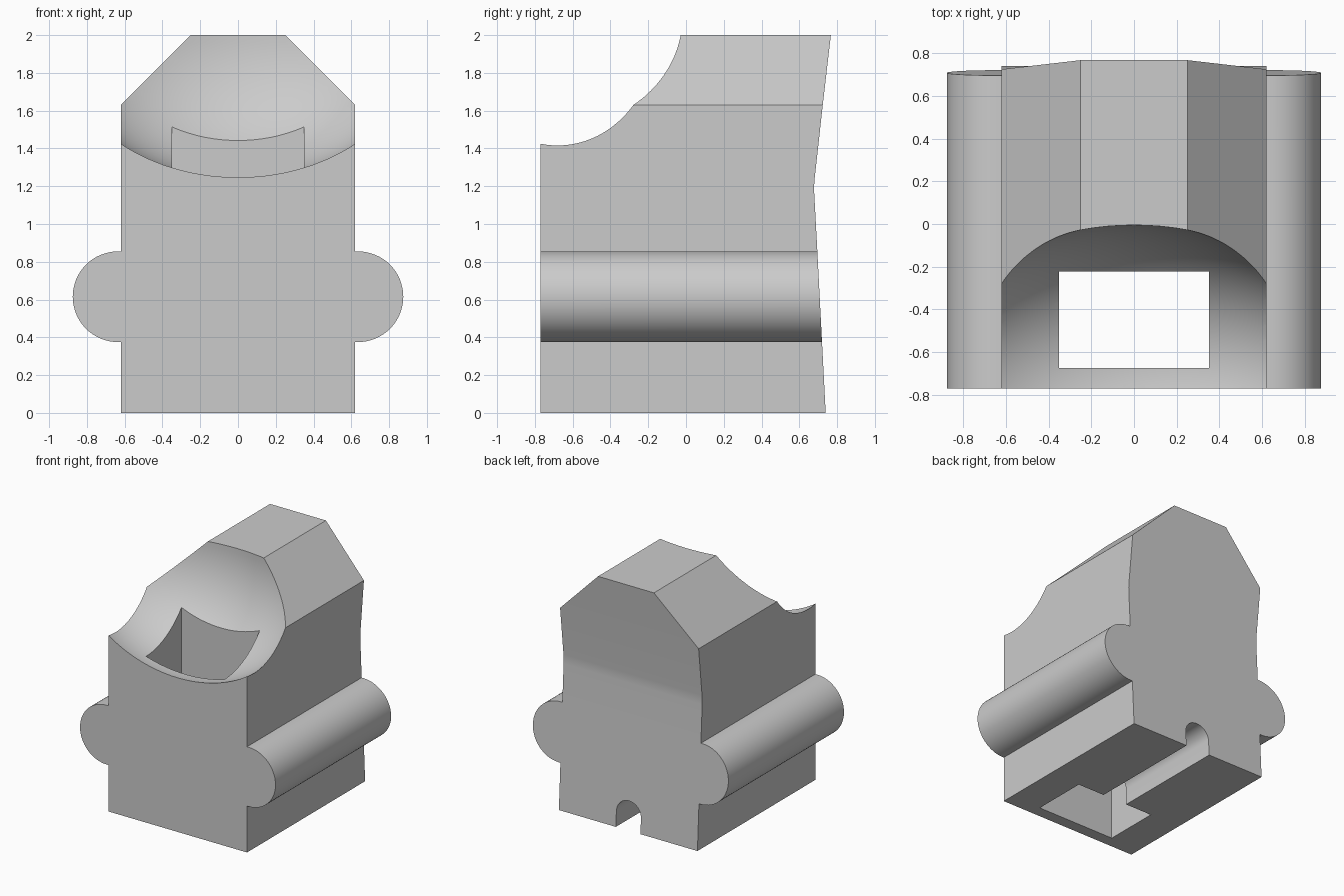
import bpy, bmesh, math
from mathutils import Matrix

if "Cube" in bpy.data.objects:
    bpy.data.objects.remove(bpy.data.objects["Cube"])

grey = bpy.data.materials.new("plain_grey")
grey.use_nodes = True
grey.diffuse_color = (0.6, 0.6, 0.6, 1)
grey.node_tree.nodes["Principled BSDF"].inputs["Base Color"].default_value = (0.6, 0.6, 0.6, 1)


def finish(name, bm):
    bmesh.ops.recalc_face_normals(bm, faces=bm.faces)
    mesh = bpy.data.meshes.new(name)
    bm.to_mesh(mesh)
    bm.free()
    mesh.materials.append(grey)
    obj = bpy.data.objects.new(name, mesh)
    bpy.context.collection.objects.link(obj)
    return obj


def prism(name, outline, place, start, end):
    """Extrude a 2D outline; place(u, v, depth) maps it into space."""
    bm = bmesh.new()
    a = [bm.verts.new(place(u, v, start)) for u, v in outline]
    b = [bm.verts.new(place(u, v, end)) for u, v in outline]
    bm.faces.new(a)
    bm.faces.new(b)
    for i in range(len(a)):
        j = (i + 1) % len(a)
        bm.faces.new((a[i], a[j], b[j], b[i]))
    return finish(name, bm)


def arc(cx, cz, r, start, end, steps):
    angles = [math.radians(start + (end - start) * i / steps) for i in range(steps + 1)]
    return [(cx + r * math.cos(t), cz + r * math.sin(t)) for t in angles]


def along_y(u, v, d):
    return (u, d, v)


def along_x(u, v, d):
    return (d, u, v)


def cut(target, cutter):
    mod = target.modifiers.new(cutter.name, 'BOOLEAN')
    mod.operation = 'DIFFERENCE'
    mod.solver = 'EXACT'
    mod.object = cutter
    bpy.context.view_layer.objects.active = target
    bpy.ops.object.modifier_apply(modifier=mod.name)
    bpy.data.objects.remove(cutter)


# Body: chamfered block with a round rail on each side
half = [(0.62, 0), (0.62, 0.375)]
half += arc(0.635, 0.615, 0.24, -90, 90, 32)
half += [(0.62, 0.855), (0.62, 1.63), (0.25, 2)]
outline = half + [(-x, z) for x, z in reversed(half)]
body = prism("body", outline, along_y, -0.77, 0.9)

# Back: shallow waist that leans outward above and below
back = [(0.74, -0.01), (0.693, 0.9), (0.679, 1.16), (0.678, 1.2), (0.681, 1.24),
        (0.724, 1.63), (0.768, 2.01), (1.2, 2.01), (1.2, -0.01)]
cut(body, prism("back_cutter", back, along_x, -1, 1))

# Scoop: ellipsoid hollow in the upper front
bm = bmesh.new()
bmesh.ops.create_uvsphere(bm, u_segments=96, v_segments=64, radius=1)
bmesh.ops.transform(bm, verts=bm.verts, matrix=Matrix.Translation((0, -0.68, 2))
                    @ Matrix.Diagonal((0.97, 0.675, 0.76, 1)))
cut(body, finish("scoop_cutter", bm))

# Shaft: rectangular hole from the scoop down through the base
shaft = [(-0.35, -0.1), (0.35, -0.1), (0.35, 1.8), (-0.35, 1.8)]
cut(body, prism("shaft_cutter", shaft, along_y, -0.675, -0.222))

# Groove: arched slot under the base from the shaft to the back
groove = [(-0.11, -0.1), (0.11, -0.1)] + arc(0, 0.125, 0.11, 0, 180, 20)
cut(body, prism("groove_cutter", groove, along_y, -0.4, 1))

bpy.ops.object.select_all(action='DESELECT')
body.select_set(True)
bpy.context.view_layer.objects.active = body
bpy.ops.object.shade_smooth_by_angle(angle=math.radians(25))
